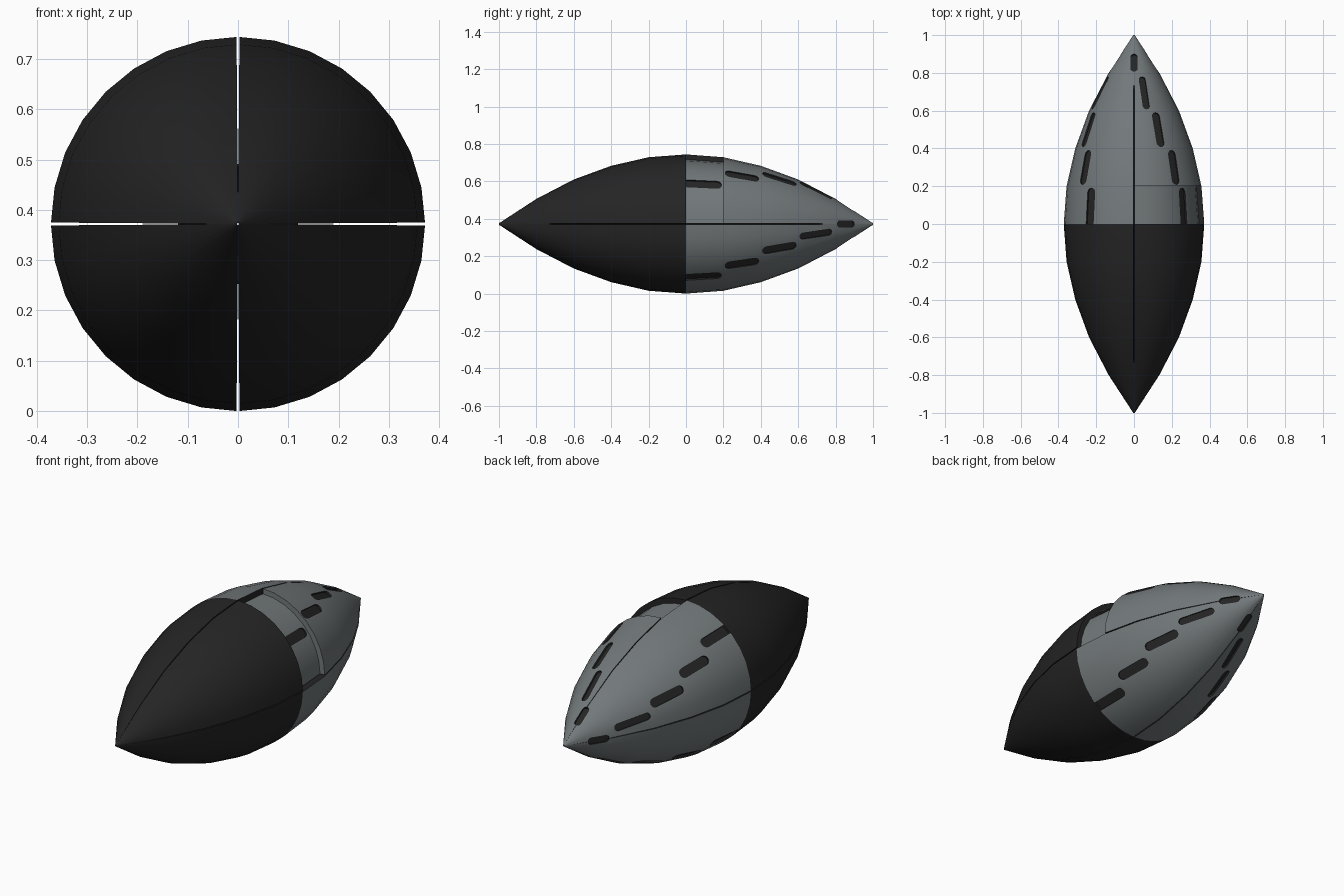
import bpy, bmesh, math
from mathutils import Vector

if "Cube" in bpy.data.objects:
    bpy.data.objects.remove(bpy.data.objects["Cube"])

CZ = 0.372      # height of the long axis
GAP = 0.45      # half seam gap in degrees
STEPS = 8       # facets per quarter


def material(name, rgb):
    m = bpy.data.materials.new(name)
    m.diffuse_color = (*rgb, 1)
    m.use_nodes = True
    m.node_tree.nodes["Principled BSDF"].inputs["Base Color"].default_value = m.diffuse_color
    return m


black = material("matte black", (0.018, 0.018, 0.018))
grey = material("steel grey", (0.17, 0.19, 0.197))

# Half profile of the pod: distance from the middle, radius
PROFILE = [(0, .372), (.2, .357), (.4, .311), (.6, .238), (.8, .134), (1, .004)]


def radius(y):
    for (a, ra), (b, rb) in zip(PROFILE, PROFILE[1:]):
        if a <= y <= b:
            return ra + (rb - ra) * (y - a) / (b - a)
    return PROFILE[0][1]


def polar(deg, r, y):
    a = math.radians(deg)
    return Vector((r * math.cos(a), y, CZ + r * math.sin(a)))


def finish(bm, name, mats):
    bmesh.ops.recalc_face_normals(bm, faces=bm.faces)
    me = bpy.data.meshes.new(name)
    bm.to_mesh(me)
    bm.free()
    ob = bpy.data.objects.new(name, me)
    for m in mats:
        me.materials.append(m)
    bpy.context.collection.objects.link(ob)
    return ob


def smooth(ob):
    bpy.ops.object.select_all(action='DESELECT')
    ob.select_set(True)
    bpy.context.view_layer.objects.active = ob
    bpy.ops.object.shade_smooth_by_angle(angle=math.radians(30))


def quarter(name, k, profile, mats):
    """Quarter wedge swept around the long axis; seam faces use material 1."""
    section = profile + [(profile[-1][0], .002), (profile[0][0], .002)]
    bm = bmesh.new()
    rows = []
    for i in range(STEPS + 1):
        deg = 90 * k + min(max(90 * i / STEPS, GAP), 90 - GAP)
        rows.append([bm.verts.new(polar(deg, r, y)) for y, r in section])
    n = len(section)
    for a, b in zip(rows, rows[1:]):
        for j in range(n):
            bm.faces.new((a[j], a[(j + 1) % n], b[(j + 1) % n], b[j]))
    for row in (rows[0], rows[-1]):
        bm.faces.new(row).material_index = 1
    return finish(bm, name, mats)


def add_slot(bm, deg, y0, y1, width, low, high, sink):
    """Round-ended bar lying along the surface, from depth low to high."""
    p0 = polar(deg, radius(max(y0, 0)) - sink, y0)
    p1 = polar(deg, radius(y1) - sink, y1)
    along = (p1 - p0).normalized()
    a = math.radians(deg)
    side = Vector((-math.sin(a), 0, math.cos(a)))
    out = side.cross(along)
    if out.dot(Vector((math.cos(a), 0, math.sin(a)))) < 0:
        out = -out
    h = width / 2
    rings = []
    for d in (low, high):
        ring = []
        for end, sign in ((p1 - along * h, 1), (p0 + along * h, -1)):
            for i in range(7):
                t = math.pi * i / 6
                ring.append(bm.verts.new(end + out * d + sign * h
                            * (along * math.sin(t) + side * math.cos(t))))
        rings.append(ring)
    lo, hi = rings
    n = len(lo)
    for j in range(n):
        bm.faces.new((lo[j], lo[(j + 1) % n], hi[(j + 1) % n], hi[j]))
    bm.faces.new(lo)
    bm.faces.new(hi)


# Spiral rows of slots: angle in the quarter, start, end, width
SLOTS = [(39.4, -.04, .19, .048), (50.6, .21, .39, .046), (61.9, .41, .59, .042),
         (73.1, .61, .78, .034), (90, .81, .9, .034)]
RECESS = .027


def slot_set(name, low, high, mat):
    bm = bmesh.new()
    for k in range(4):
        for i, (deg, y0, y1, w) in enumerate(SLOTS):
            sink = RECESS if (k, i) == (0, 0) else 0
            add_slot(bm, 90 * k + deg, y0, y1, w, low, high, sink)
    return finish(bm, name, [mat])


cutter = slot_set("slot_cutter", -.012, .02, black)
cutter.hide_render = True
cutter.hide_set(True)

# Dark floors inside the slots
slot_set("slot_floors", -.016, -.010, black)

# Black front and grey rear quarters; one rear quarter has a recessed hatch
front_profile = [(-y, r) for y, r in PROFILE]
hatch_profile = [(0, .372 - RECESS), (.2, .357 - RECESS)] + PROFILE[1:]
names = ["upper_right", "upper_left", "lower_left", "lower_right"]
for k, part in enumerate(names):
    smooth(quarter("front_" + part, k, front_profile, [black, black]))
    rear = quarter("rear_" + part, k, hatch_profile if k == 0 else PROFILE,
                   [grey, black])
    cut = rear.modifiers.new("slots", 'BOOLEAN')
    cut.operation = 'DIFFERENCE'
    cut.solver = 'EXACT'
    cut.object = cutter
    bpy.context.view_layer.objects.active = rear
    bpy.ops.object.modifier_apply(modifier=cut.name)
    smooth(rear)
